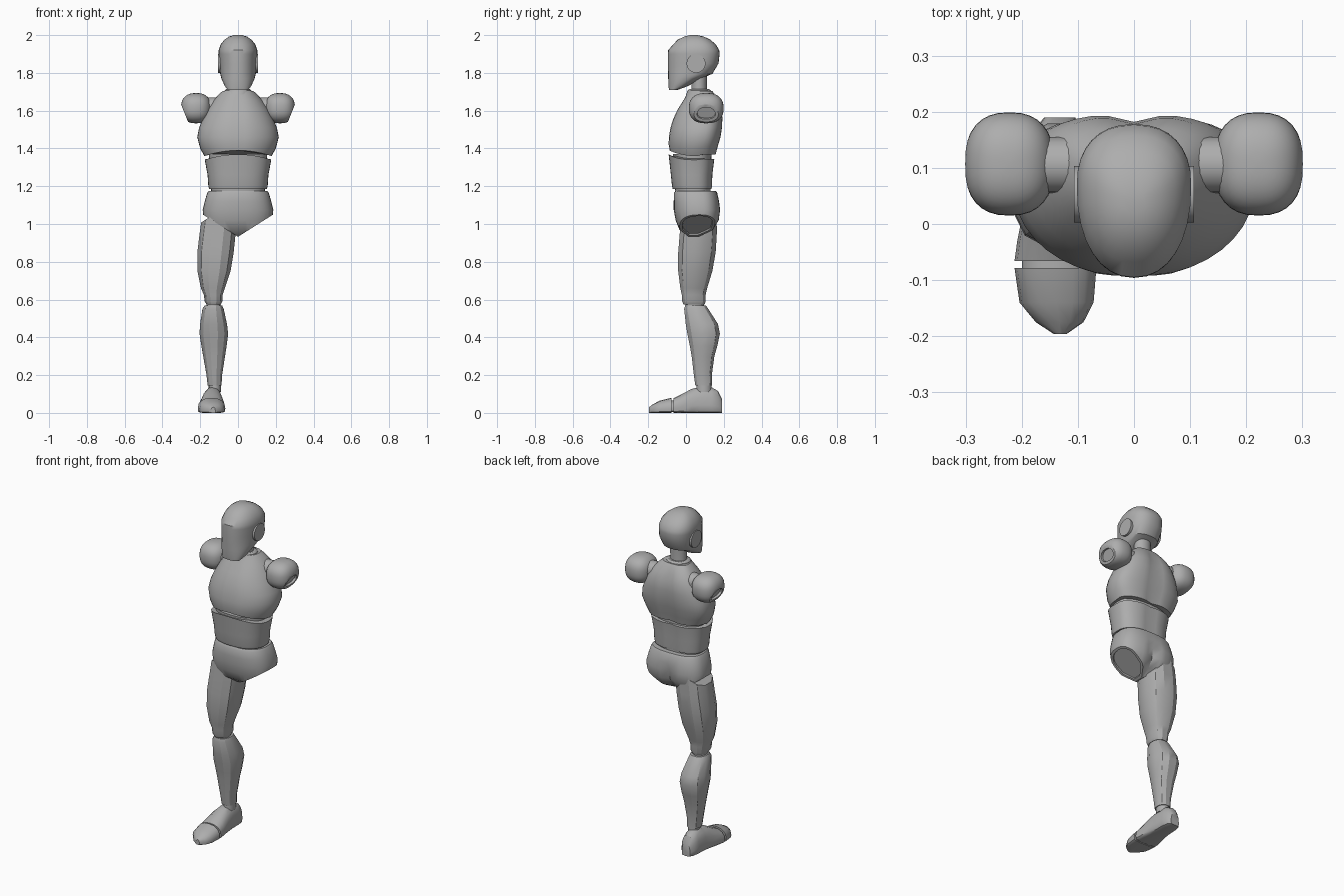
import bpy, bmesh, math
from mathutils import Vector

if "Cube" in bpy.data.objects:
    bpy.data.objects.remove(bpy.data.objects["Cube"])

grey = bpy.data.materials.new("grey plastic")
grey.diffuse_color = (0.42, 0.42, 0.42, 1)
grey.use_nodes = True
grey.node_tree.nodes["Principled BSDF"].inputs["Base Color"].default_value = grey.diffuse_color


def finish(bm, name, angle=32):
    bmesh.ops.recalc_face_normals(bm, faces=bm.faces)
    me = bpy.data.meshes.new(name)
    bm.to_mesh(me)
    bm.free()
    me.materials.append(grey)
    ob = bpy.data.objects.new(name, me)
    bpy.context.collection.objects.link(ob)
    bpy.ops.object.select_all(action='DESELECT')
    ob.select_set(True)
    bpy.context.view_layer.objects.active = ob
    bpy.ops.object.shade_smooth_by_angle(angle=math.radians(angle))
    return ob


def loft(secs, n=32, mid=0.5, p0=2.0, p1=2.0, axis='z', warp=None, turn=0.0):
    """Sections (t, x0, x1, b0, b1); b is y for axis z and z for axis y.
    p0 / p1 are the squareness of the low and high halves of b."""
    bm = bmesh.new()
    rings = []
    for t, x0, x1, b0, b1 in secs:
        ring = []
        bm_mid = b0 + (b1 - b0) * mid
        for i in range(n):
            a = 2 * math.pi * (i + turn) / n
            c, s = math.cos(a), math.sin(a)
            p = p1 if s >= 0 else p0
            x = (x0 + x1) / 2 + (x1 - x0) / 2 * math.copysign(abs(c) ** (2 / p), c)
            r = (b1 - bm_mid) if s >= 0 else (bm_mid - b0)
            b = bm_mid + r * math.copysign(abs(s) ** (2 / p), s)
            co = Vector((x, b, t)) if axis == 'z' else Vector((x, t, b))
            ring.append(bm.verts.new(warp(co) if warp else co))
        rings.append(ring)
    for r, q in zip(rings, rings[1:]):
        for i in range(n):
            j = (i + 1) % n
            bm.faces.new((r[i], r[j], q[j], q[i]))
    bm.faces.new(rings[0])
    bm.faces.new(rings[-1])
    return bm


def sym(secs):
    return [(t, -w, w, b0, b1) for t, w, b0, b1 in secs]


def cut(bm, co, no, rim=0.0, depth=0.0):
    """Slice off the side that no points to, cap it and sink a socket."""
    bmesh.ops.bisect_plane(bm, geom=bm.verts[:] + bm.edges[:] + bm.faces[:],
                           dist=1e-5, plane_co=co, plane_no=no, clear_outer=True)
    edges = [e for e in bm.edges if e.is_boundary]
    caps = bmesh.ops.holes_fill(bm, edges=edges, sides=0)['faces']
    bmesh.ops.recalc_face_normals(bm, faces=bm.faces)
    if rim:
        bmesh.ops.inset_region(bm, faces=caps, thickness=rim, depth=0)
        bmesh.ops.inset_region(bm, faces=caps, thickness=0.002, depth=-depth)


# head
finish(loft(sym([(1.71, .055, -.09, -.045), (1.73, .07, -.093, .01),
                 (1.77, .088, -.094, .08), (1.795, .094, -.095, .14),
                 (1.85, .1, -.096, .172), (1.90, .102, -.096, .178),
                 (1.92, .102, -.095, .176), (1.95, .092, -.068, .158),
                 (1.975, .073, -.045, .13), (1.992, .048, -.01, .095),
                 (2.0, .02, .02, .06)]), n=32, mid=.6, p0=2.2, p1=2.3), "head", 35)

# ear discs
for side in (-1, 1):
    bm = bmesh.new()
    bmesh.ops.create_cone(bm, cap_ends=True, segments=28, radius1=.05, radius2=.05, depth=.03)
    for v in bm.verts:
        v.co = Vector((side * .092 + v.co.z, .053 + v.co.x, 1.85 + v.co.y))
    finish(bm, "ear_disc")

# neck and collar
finish(loft(sym([(1.66, .052, .025, .115), (1.73, .048, .03, .11),
                 (1.80, .05, .03, .112)]), n=24), "neck")
finish(loft(sym([(1.685, .076, .0, .14), (1.708, .07, .01, .13),
                 (1.715, .06, .02, .12)]), n=24), "collar")


# chest, arched along its lower edge, with a spine groove and a breastbone groove
def chest_warp(co):
    dip = math.exp(-(co.x / .035) ** 2)
    low = max(0, min(1, (1.46 - co.z) / .09))
    co.z += low * (.035 * max(0, 1 - (co.x / .19) ** 2) if co.y < .07 else .012)
    if co.z < 1.66:
        co.y += dip * (-.014 if co.y > .1 else .005)
    return co


finish(loft(sym([(1.355, .178, -.09, .16), (1.40, .2, -.096, .17),
                 (1.46, .216, -.094, .185), (1.51, .206, -.086, .193),
                 (1.56, .186, -.07, .196), (1.61, .16, -.046, .192),
                 (1.655, .13, -.018, .175), (1.69, .098, .005, .15),
                 (1.705, .08, .012, .138)]), n=40, mid=.6, p0=2.1, p1=2.7,
            warp=chest_warp), "chest")


# abdomen, its top following the chest arch
def belly_warp(co):
    if co.z > 1.3:
        co.z += .034 * max(0, 1 - (co.x / .19) ** 2) if co.y < .07 else .01
    if co.y > .08:
        co.y -= .008 * math.exp(-(co.x / .03) ** 2)
    return co


finish(loft(sym([(1.185, .153, -.07, .138), (1.20, .157, -.074, .14),
                 (1.26, .161, -.08, .142), (1.335, .176, -.092, .152)]),
            n=40, mid=.55, p0=2.4, p1=2.6, warp=belly_warp), "abdomen")
finish(loft(sym([(1.15, .14, -.055, .13), (1.37, .155, -.07, .135)]), n=32, mid=.55,
            p0=2.3, p1=2.5), "spine_core")


# pelvis with slanted hip sockets
def hip_warp(co):
    if co.y > .08 and co.z < 1.12:
        co.y -= .022 * math.exp(-(co.x / .025) ** 2)
    return co


bm = loft(sym([(.935, .16, .01, .09), (.97, .17, -.035, .145), (1.02, .182, -.055, .175),
               (1.075, .187, -.065, .182), (1.12, .176, -.065, .175),
               (1.165, .163, -.063, .165), (1.176, .155, -.056, .158)]),
          n=40, mid=.55, p0=2.5, p1=2.7, warp=hip_warp)
for side in (-1, 1):
    cut(bm, (side * .17, 0, 1.04), (side * .535, 0, -.845), .014, .008)
finish(bm, "pelvis")

# shoulders with arm sockets
for side in (-1, 1):
    bm = bmesh.new()
    bmesh.ops.create_uvsphere(bm, u_segments=32, v_segments=20, radius=1)
    for v in bm.verts:
        x, y, z = (math.copysign(abs(c) ** .82, c) for c in v.co)
        v.co = Vector((side * .222 + .08 * x, .107 + .092 * y, 1.613 + .08 * z))
    cut(bm, (side * .284, .1, 1.59), (side * .93, 0, -.37), .016, .012)
    finish(bm, "shoulder")
    # shoulder joint
    bm = bmesh.new()
    bmesh.ops.create_cone(bm, cap_ends=True, segments=20, radius1=.05, radius2=.05, depth=.1)
    for v in bm.verts:
        v.co = Vector((side * .14 + v.co.z, .105 + v.co.x, 1.62 + v.co.y))
    finish(bm, "shoulder_joint")

# thigh, sliced to meet the hip
bm = loft([(.575, -.168, -.09, -.015, .1), (.59, -.178, -.082, -.022, .106),
           (.625, -.182, -.08, -.024, .106), (.66, -.198, -.068, -.032, .114),
           (.75, -.217, -.037, -.044, .142), (.85, -.218, -.02, -.044, .16),
           (.95, -.206, -.01, -.036, .166), (1.06, -.19, -.002, -.03, .165)],
          n=12, p0=2.4, p1=2.4, turn=.5)
cut(bm, (-.17, 0, 1.024), (-.535, 0, .845))
finish(bm, "thigh", 28)

# hip, knee and ankle joints
bm = loft([(.93, -.15, -.04, -.01, .13), (1.05, -.15, -.04, -.01, .13)], n=16)
finish(bm, "hip_joint")
finish(loft([(.54, -.168, -.092, 0, .095), (.59, -.168, -.092, -.005, .095)], n=16), "knee_joint")
finish(loft([(.11, -.155, -.09, .055, .135), (.16, -.155, -.09, .055, .135)], n=16), "ankle_joint")

# shin with calf bulge
finish(loft([(.145, -.162, -.086, .048, .138), (.2, -.168, -.083, .04, .138),
             (.3, -.186, -.067, .028, .152), (.355, -.196, -.058, .018, .168),
             (.42, -.206, -.05, .004, .182), (.47, -.203, -.056, -.004, .172),
             (.55, -.19, -.074, -.012, .12), (.568, -.178, -.082, -.006, .108)],
            n=12, p0=2.1, p1=2.4, turn=.5), "shin", 28)

# foot and toe cap
shape = dict(n=16, mid=.3, p0=5, p1=2.3, axis='y')
finish(loft([(-.066, -.213, -.067, 0, .078), (-.03, -.208, -.07, 0, .095),
             (.03, -.196, -.078, 0, .127), (.075, -.186, -.083, 0, .138),
             (.135, -.183, -.084, 0, .136), (.17, -.176, -.09, 0, .115),
             (.19, -.16, -.105, 0, .075)], **shape), "foot")
finish(loft([(-.196, -.143, -.12, 0, .03), (-.175, -.175, -.09, 0, .046),
             (-.14, -.204, -.072, 0, .064), (-.078, -.213, -.067, 0, .08)],
            **shape), "toe_cap")
finish(loft([(-.1, -.2, -.08, .004, .066), (-.05, -.2, -.08, .004, .066)],
            **shape), "toe_joint")
